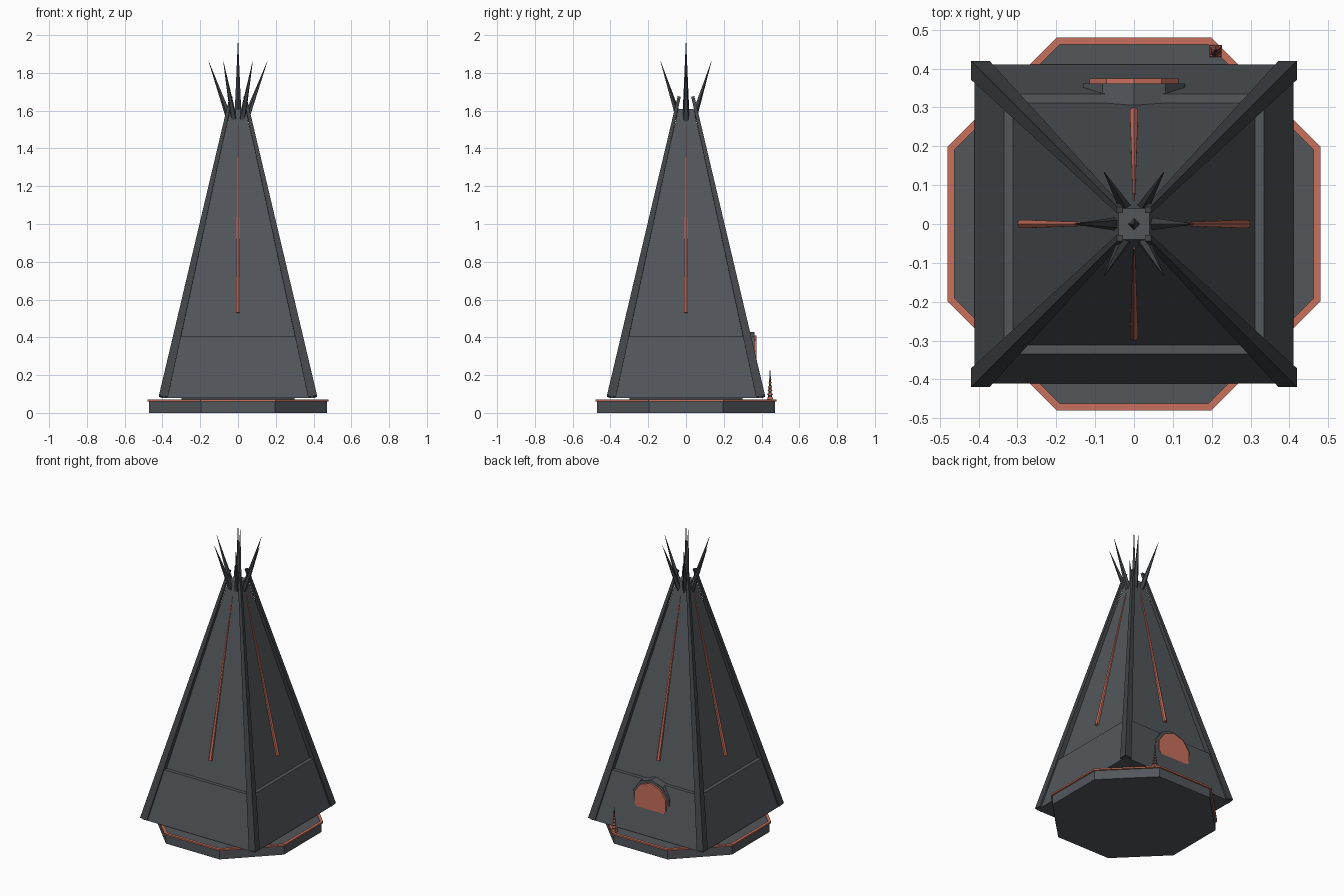
import bpy, bmesh, math
from mathutils import Vector

if "Cube" in bpy.data.objects:
    bpy.data.objects.remove(bpy.data.objects["Cube"])


def material(name, rgb):
    m = bpy.data.materials.new(name)
    m.diffuse_color = (*rgb, 1)
    m.use_nodes = True
    m.node_tree.nodes["Principled BSDF"].inputs["Base Color"].default_value = m.diffuse_color
    return m


PANEL = material("slate_grey", (0.085, 0.095, 0.105))
DARK = material("charcoal", (0.055, 0.06, 0.066))
RED = material("coral_red", (0.58, 0.16, 0.11))


def loft(name, rings, mat, closed=False):
    """Skin a list of equal-length vertex rings; cap the ends or close the loop."""
    bm = bmesh.new()
    vs = [[bm.verts.new(p) for p in r] for r in rings]
    n = len(rings[0])
    pairs = list(zip(vs, vs[1:])) + ([(vs[-1], vs[0])] if closed else [])
    for a, b in pairs:
        for i in range(n):
            j = (i + 1) % n
            bm.faces.new((a[i], a[j], b[j], b[i]))
    if not closed:
        bm.faces.new(vs[0])
        bm.faces.new(vs[-1])
    bmesh.ops.recalc_face_normals(bm, faces=bm.faces)
    me = bpy.data.meshes.new(name)
    bm.to_mesh(me)
    bm.free()
    me.materials.append(mat)
    ob = bpy.data.objects.new(name, me)
    bpy.context.collection.objects.link(ob)
    return ob


def ring(n, apothem, z, cx=0, cy=0):
    """Flat-sided horizontal polygon."""
    r = apothem / math.cos(math.pi / n)
    return [(cx + r * math.cos((i + .5) * math.tau / n),
             cy + r * math.sin((i + .5) * math.tau / n), z) for i in range(n)]


def rod(name, p1, p2, r1, r2, n, mat):
    """Tapered rod between two points."""
    p1, p2 = Vector(p1), Vector(p2)
    d = (p2 - p1).normalized()
    u = d.cross(Vector((0, 1, 0)) if abs(d.y) < .5 * abs(d.x) or abs(d.y) < .02
                else Vector((1, 0, 0))).normalized()
    v = d.cross(u)
    rings = [[p + r * (math.cos(i * math.tau / n) * u + math.sin(i * math.tau / n) * v)
              for i in range(n)] for p, r in ((p1, r1), (p2, r2))]
    return loft(name, rings, mat)


# Octagonal base and its red rim
loft("base", [ring(8, .47, 0), ring(8, .47, .065)], PANEL)
loft("base_rim", [ring(8, .48, .06), ring(8, .48, .07),
                  ring(8, .462, .07), ring(8, .462, .06)], RED, closed=True)

# Tower: thick lower skirt with a ledge, slimmer upper part
loft("lower_walls", [ring(4, .41, .08), ring(4, .335, .405)], PANEL)
loft("upper_walls", [ring(4, .312, .40), ring(4, .04, 1.61)], PANEL)
loft("foot", [ring(4, .30, .06), ring(4, .30, .085)], DARK)

# Leaning square corner posts, ends cut across the lean
for sx in (-1, 1):
    for sy in (-1, 1):
        rings = []
        for c, z, w in ((.395, .085, .024), (.036, 1.675, .008)):
            rings.append([(sx * (c + a * w), sy * (c + b * w), z + .12 * w * (a + b))
                          for a, b in ((-1, -1), (1, -1), (1, 1), (-1, 1))])
        loft("corner_post", rings, DARK)

# Red light strips up the middle of each wall
for k in range(4):
    c, s = round(math.cos(k * math.pi / 2)), round(math.sin(k * math.pi / 2))
    rod("light_strip", (.289 * c, .289 * s, .53), (.062 * c, .062 * s, 1.52),
        .0125, .003, 6, RED)

# Crown of spikes
rod("centre_spike", (0, 0, 1.58), (0, 0, 1.97), .018, .0008, 4, DARK)
for k in range(6):
    c, s = math.cos(k * math.pi / 3), math.sin(k * math.pi / 3)
    rod("crown_spike", (.038 * c, .038 * s, 1.54), (.155 * c, .155 * s, 1.86),
        .019, .0008, 5, DARK)

# Round rear window sunk into the sloping wall, with a hood behind the pane
rod("window_hood", (0, .30, .29), (0, .362, .29), .138, .138, 10, PANEL)
rod("window_pane", (0, .34, .29), (0, .374, .29), .12, .12, 10, RED)

# Small ribbed mast on the base
MX, MY = .21, .445
loft("mast_foot", [ring(4, .016, .06, MX, MY), ring(4, .014, .085, MX, MY)], RED)
loft("mast_pole", [ring(6, .009, .08, MX, MY), ring(6, .0015, .225, MX, MY)], DARK)
for k in range(5):
    z, r = .095 + .02 * k, .014 - .002 * k
    loft("mast_ring", [ring(6, r, z, MX, MY), ring(6, r * .7, z + .008, MX, MY)], RED)
